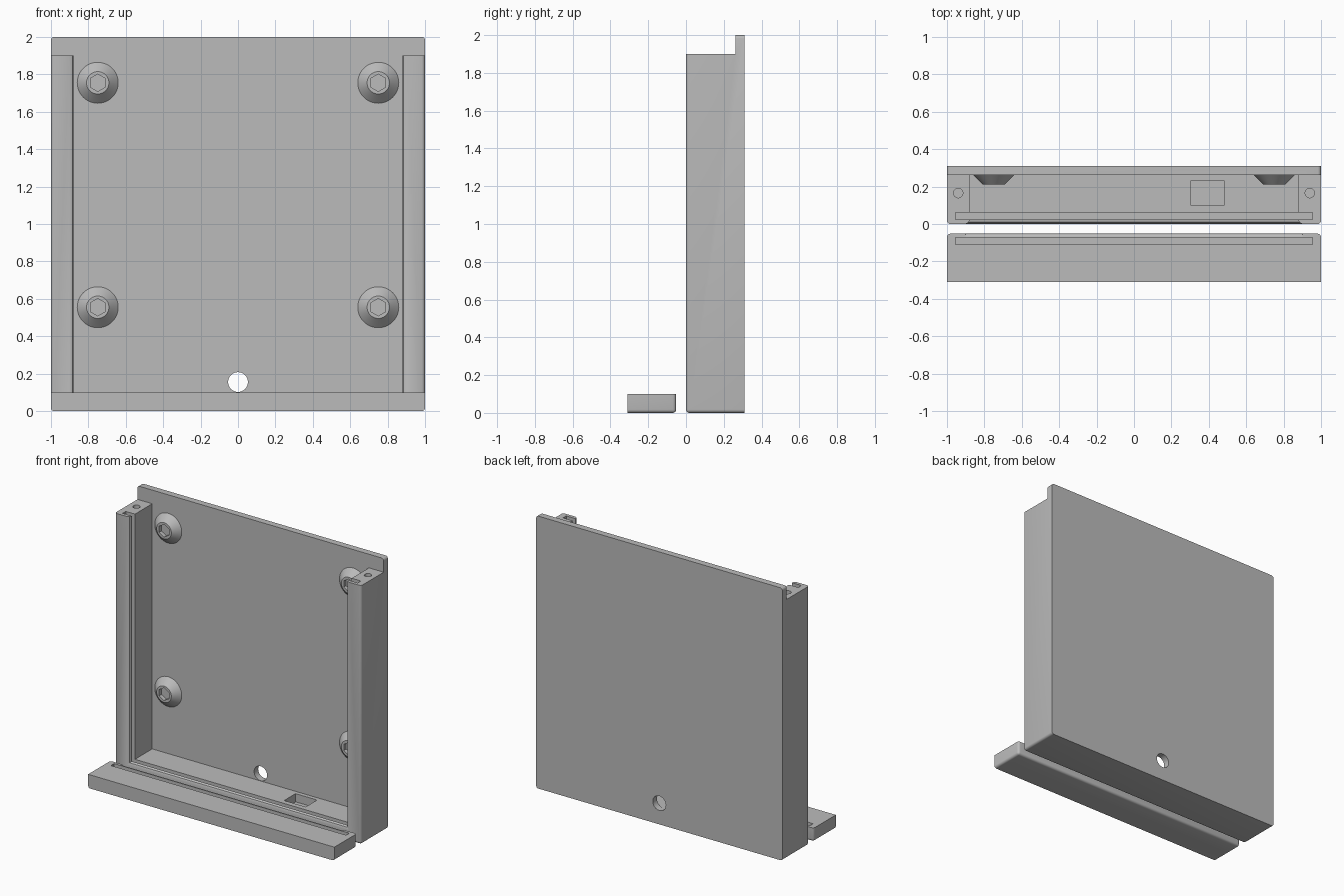
import bpy, bmesh, math
from mathutils import Matrix, Vector

if "Cube" in bpy.data.objects:
    bpy.data.objects.remove(bpy.data.objects["Cube"])

grey = bpy.data.materials.new("light grey plastic")
grey.diffuse_color = (0.5, 0.5, 0.5, 1)
grey.use_nodes = True
grey.node_tree.nodes["Principled BSDF"].inputs["Base Color"].default_value = grey.diffuse_color


def finish(bm, name, helper=False):
    bmesh.ops.recalc_face_normals(bm, faces=bm.faces)
    mesh = bpy.data.meshes.new(name)
    bm.to_mesh(mesh)
    bm.free()
    ob = bpy.data.objects.new(name, mesh)
    bpy.context.collection.objects.link(ob)
    mesh.materials.append(grey)
    ob.hide_render = helper
    return ob


def box(name, lo, hi, helper=False, round_if=None, radius=0.018):
    """Box between two corners; round_if(a, b) picks edges to round."""
    bm = bmesh.new()
    bmesh.ops.create_cube(bm, size=1)
    for v in bm.verts:
        v.co = [l + (c + 0.5) * (h - l) for l, h, c in zip(lo, hi, v.co)]
    if round_if:
        edges = [e for e in bm.edges if round_if(*(v.co for v in e.verts))]
        bmesh.ops.bevel(bm, geom=edges, offset=radius, segments=4,
                        profile=0.5, affect='EDGES')
    return finish(bm, name, helper)


def cone(name, center, axis, r1, r2, depth, sides=32, helper=False):
    """Cone or cylinder starting at center and running along axis."""
    bm = bmesh.new()
    bmesh.ops.create_cone(bm, cap_ends=True, segments=sides,
                          radius1=r1, radius2=r2, depth=depth)
    axis = Vector(axis)
    rot = axis.to_track_quat('Z', 'Y').to_matrix().to_4x4()
    bm.transform(Matrix.Translation(Vector(center) + axis * depth / 2) @ rot)
    return finish(bm, name, helper)


def loft(name, rings):
    """Solid cutter through equal-length rings of points."""
    bm = bmesh.new()
    rows = [[bm.verts.new(p) for p in ring] for ring in rings]
    n = len(rows[0])
    for a, b in zip(rows, rows[1:]):
        for i in range(n):
            j = (i + 1) % n
            bm.faces.new((a[i], a[j], b[j], b[i]))
    bm.faces.new(rows[0])
    bm.faces.new(rows[-1])
    return finish(bm, name, True)


def cut(target, cutters):
    bpy.context.view_layer.objects.active = target
    for c in cutters:
        mod = target.modifiers.new("cut", 'BOOLEAN')
        mod.operation = 'DIFFERENCE'
        mod.solver = 'EXACT'
        mod.object = c
        bpy.ops.object.modifier_apply(modifier=mod.name)
        bpy.data.objects.remove(c)


def smooth(ob):
    bpy.ops.object.select_all(action='DESELECT')
    ob.select_set(True)
    bpy.context.view_layer.objects.active = ob
    bpy.ops.object.shade_smooth_by_angle(angle=math.radians(32))


def same(a, b, axis, value):
    return abs(a[axis] - value) < 1e-4 and abs(b[axis] - value) < 1e-4


# Housing: rounded outer corners and front rim
def housing_round(a, b):
    along_y = abs(a.y - b.y) > 0.1
    return along_y or same(a, b, 1, 0)


housing = box("housing", (-1, 0, 0), (1, 0.31, 2), round_if=housing_round)
cutters = [
    box("top_step", (-1.1, -0.1, 1.9), (1.1, 0.262, 2.1), True),
    box("cavity", (-0.88, -0.1, 0.1), (0.88, 0.262, 2.2), True),
    box("panel_groove", (-0.955, 0.025, 0.045), (0.955, 0.062, 2.05), True),
    box("connector_pocket", (0.305, 0.1, 0.04), (0.48, 0.232, 0.15), True),
    cone("cable_hole", (0, 0.2, 0.155), (0, 1, 0), 0.053, 0.053, 0.2, helper=True),
]

# Rounded inner edge of the front lip
R = 0.022
rings = []
for k in range(-1, 6):
    t = max(k, 0) / 5 * math.pi / 2
    y = -0.05 if k < 0 else R * math.sin(t)
    o = R * (1 - math.sin(t)) if k < 0 else R * math.cos(t)
    # quarter round: wide at the front, tangent to the cavity wall
    o = R if k < 0 else R * (1 - math.sqrt(max(0, 1 - (1 - y / R) ** 2)))
    x, z = 0.88 + o, 0.1 - o
    rings.append([(-x, y, z), (x, y, z), (x, y, 2.1), (-x, y, 2.1)])
cutters.append(loft("lip_round", rings))

# Screw holes in the side wall tops
for sx in (-1, 1):
    cutters.append(cone("wall_screw_hole", (sx * 0.94, 0.165, 1.7), (0, 0, 1),
                        0.025, 0.025, 0.4, helper=True))

# Mounting holes through the back
mounts = [(x, z) for x in (-0.75, 0.75) for z in (0.555, 1.755)]
for x, z in mounts:
    cutters.append(cone("mount_hole", (x, 0.2, z), (0, 1, 0), 0.023, 0.023, 0.2,
                        helper=True))
cut(housing, cutters)
smooth(housing)

# Conical mounting bosses with hexagonal recesses
for x, z in mounts:
    boss = cone("mount_boss", (x, 0.2625, z), (0, -1, 0), 0.11, 0.06, 0.05, 48)
    cut(boss, [
        cone("hex_recess", (x, 0.24, z), (0, -1, 0), 0.046, 0.046, 0.1, 6, True),
        cone("bolt_hole", (x, 0.1, z), (0, 1, 0), 0.023, 0.023, 0.3, helper=True),
    ])
    smooth(boss)


# End cap lying in front, rounded along its rear and bottom sides
def cap_round(a, b):
    rear = same(a, b, 1, -0.052) and not same(a, b, 2, 0.1)
    sides = same(a, b, 2, 0) and abs(a.y - b.y) > 0.1
    return rear or sides


cap = box("end_cap", (-1, -0.31, 0), (1, -0.052, 0.1), round_if=cap_round)
cap_cutters = [box("cap_groove", (-0.955, -0.11, 0.045), (0.955, -0.073, 0.2), True)]
r = 0.018
arc = [(-0.052 - r + r * math.sin(t), 0.1 - r + r * math.cos(t))
       for t in (k / 4 * math.pi / 2 for k in range(5))]
arc += [(-0.03, 0.1 - r), (-0.03, 0.12), (-0.052 - r, 0.12)]
cap_cutters.append(loft("cap_lip_round", [[(x, y, z) for y, z in arc]
                                          for x in (-0.9, 0.9)]))
for sx in (-1, 1):
    x = sx * 0.94
    cap_cutters += [
        cone("cap_hole", (x, -0.21, -0.1), (0, 0, 1), 0.017, 0.017, 0.3, helper=True),
        cone("countersink", (x, -0.21, -0.01), (0, 0, 1), 0.04, 0.017, 0.04,
             helper=True),
    ]
cut(cap, cap_cutters)
smooth(cap)
